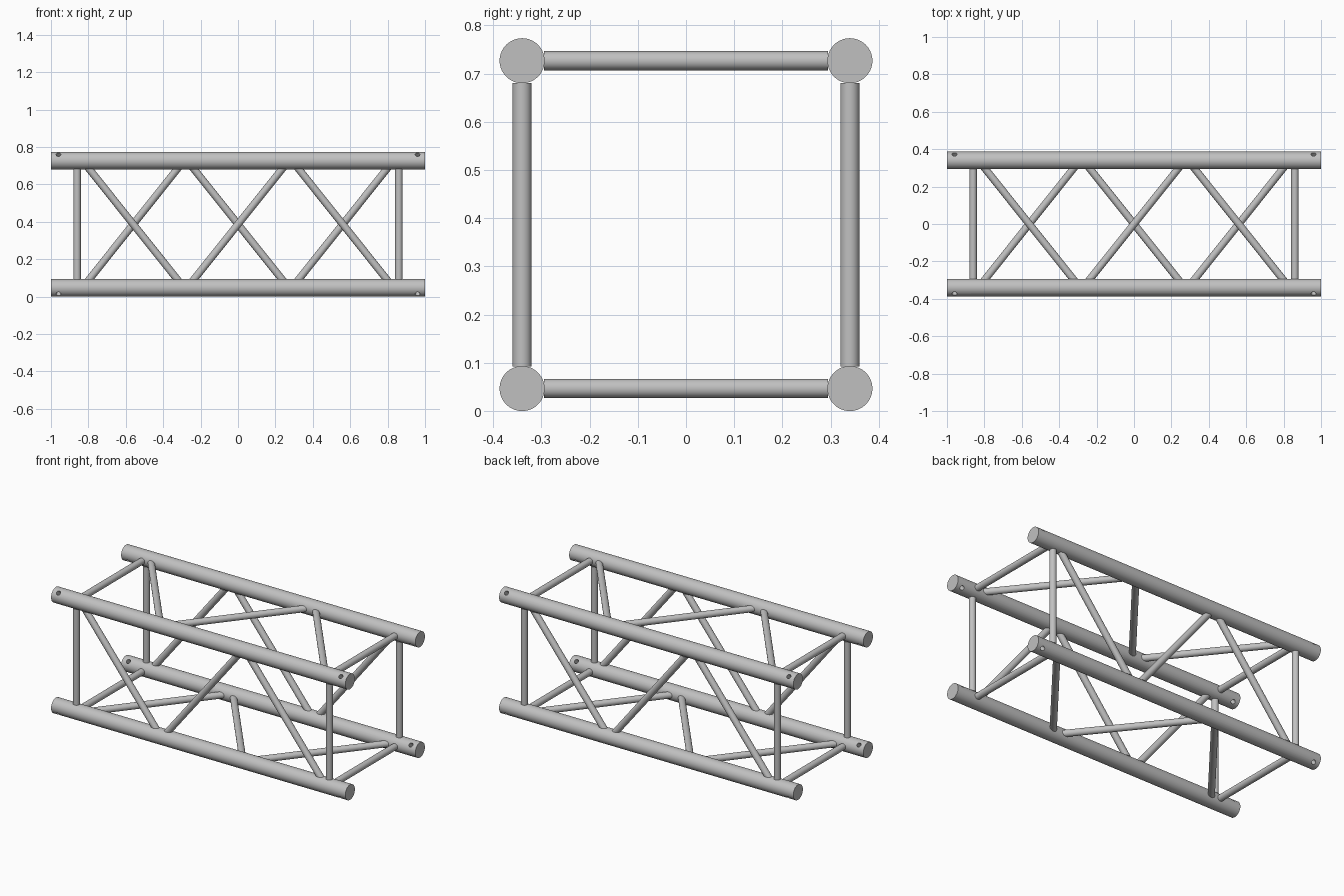
import bpy, bmesh
from math import pi, hypot
from mathutils import Matrix

cube = bpy.data.objects.get("Cube")
if cube:
    bpy.data.objects.remove(cube, do_unlink=True)

# Main dimensions
HALF = 0.34            # chord axis distance from the centre line
CHORD_R = 0.0467
BRACE_R = 0.0198
REACH = HALF - CHORD_R + 0.001   # half height of a brace between two chords
POST_X = 0.86
BAY = 0.56             # spacing of the diagonals
LEAN = 0.235           # half sideways travel of a diagonal
HOLE_X = 0.96
HOLE_R = 0.013

metal = bpy.data.materials.new("light_grey_metal")
metal.use_nodes = True
grey = (0.53, 0.53, 0.53, 1)
metal.diffuse_color = grey
metal.node_tree.nodes["Principled BSDF"].inputs["Base Color"].default_value = grey


def cylinders(name, radius, length, matrices, sides):
    """One object holding a capped z-axis cylinder for each matrix."""
    bm = bmesh.new()
    for m in matrices:
        bmesh.ops.create_cone(bm, cap_ends=True, segments=sides, radius1=radius,
                              radius2=radius, depth=length, matrix=m)
    mesh = bpy.data.meshes.new(name)
    bm.to_mesh(mesh)
    bm.free()
    mesh.materials.append(metal)
    obj = bpy.data.objects.new(name, mesh)
    bpy.context.collection.objects.link(obj)
    return obj


def activate(obj):
    bpy.ops.object.select_all(action="DESELECT")
    obj.select_set(True)
    bpy.context.view_layer.objects.active = obj


def smooth(obj):
    activate(obj)
    bpy.ops.object.shade_smooth_by_angle(angle=pi / 6)


def slanted(x, lean):
    """Lean a round bar sideways while its ends stay flat against the chords."""
    m = Matrix.Identity(4)
    m[0][0] = hypot(lean, REACH) / REACH
    m[0][2] = lean / REACH
    m[0][3] = x
    return m


corners = ["top_front", "bottom_front", "bottom_back", "top_back"]
sides = ["front", "bottom", "back", "top"]

# The same chord and ladder of braces turn about the long axis four times
for k in range(4):
    turn = (Matrix.Translation((0, 0, HALF + CHORD_R))
            @ Matrix.Rotation(k * pi / 2, 4, "X"))

    # Chord tube with a diagonal pin hole near each end
    corner = turn @ Matrix.Translation((0, -HALF, HALF))
    chord = cylinders(corners[k] + "_chord", CHORD_R, 2,
                      [corner @ Matrix.Rotation(pi / 2, 4, "Y")], 64)
    cutter = cylinders("hole_cutter", HOLE_R, 0.2,
                       [corner @ Matrix.Translation((x, 0, 0))
                        @ Matrix.Rotation(pi / 4, 4, "X")
                        for x in (-HOLE_X, HOLE_X)], 24)
    cutter.hide_render = True
    drill = chord.modifiers.new("pin_holes", "BOOLEAN")
    drill.operation = "DIFFERENCE"
    drill.solver = "EXACT"
    drill.object = cutter
    activate(chord)
    bpy.ops.object.modifier_apply(modifier=drill.name)
    bpy.data.objects.remove(cutter, do_unlink=True)
    smooth(chord)

    # End posts and zigzag diagonals of this side
    side = turn @ Matrix.Translation((0, -HALF, 0))
    posts = [side @ slanted(x, 0) for x in (-POST_X, POST_X)]
    smooth(cylinders(sides[k] + "_end_posts", BRACE_R, 2 * REACH, posts, 32))
    zigzag = [side @ slanted(i * BAY, LEAN if i == 0 else -LEAN) for i in (-1, 0, 1)]
    smooth(cylinders(sides[k] + "_diagonals", BRACE_R, 2 * REACH, zigzag, 32))
